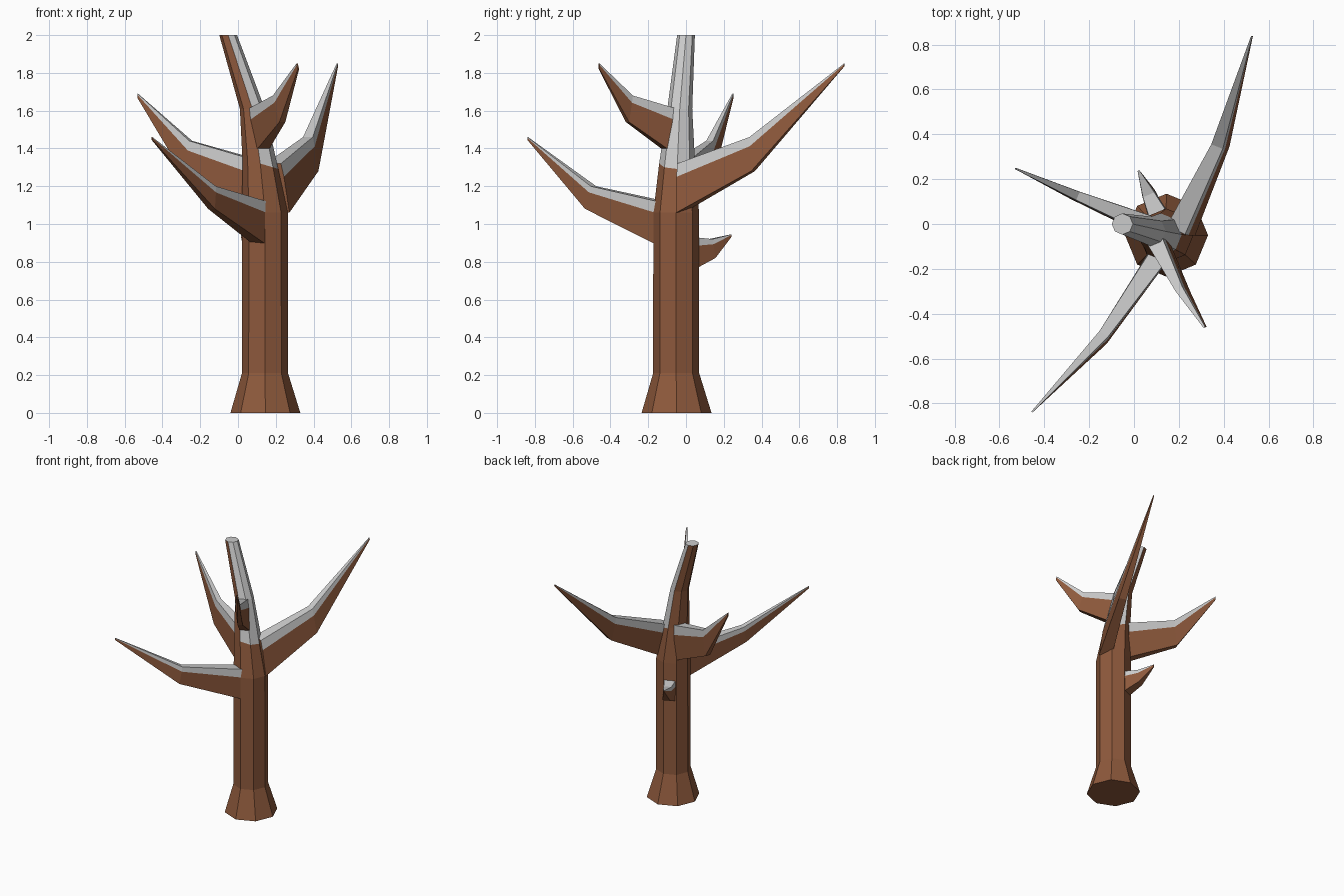
import bpy, bmesh
from math import cos, sin, pi
from mathutils import Vector

if "Cube" in bpy.data.objects:
    bpy.data.objects.remove(bpy.data.objects["Cube"])


def material(name, color):
    m = bpy.data.materials.new(name)
    m.diffuse_color = color
    m.use_nodes = True
    m.node_tree.nodes["Principled BSDF"].inputs["Base Color"].default_value = m.diffuse_color
    return m


BARK = material("bark", (0.27, 0.10, 0.045, 1))
SNOW = material("snow", (0.75, 0.75, 0.75, 1))


def loft(name, rings, is_snow, cap_snow):
    """Skin matching rings of points; is_snow(ring, side) picks the material."""
    bm = bmesh.new()
    vs = [[bm.verts.new(p) for p in ring] for ring in rings]
    n = len(vs[0])
    for i in range(len(vs) - 1):
        for j in range(n):
            k = (j + 1) % n
            f = bm.faces.new((vs[i][j], vs[i][k], vs[i + 1][k], vs[i + 1][j]))
            f.material_index = int(is_snow(i, j))
    bm.faces.new(vs[0][::-1])
    bm.faces.new(vs[-1]).material_index = int(cap_snow)
    bmesh.ops.recalc_face_normals(bm, faces=bm.faces)
    me = bpy.data.meshes.new(name)
    bm.to_mesh(me)
    bm.free()
    me.materials.append(BARK)
    me.materials.append(SNOW)
    ob = bpy.data.objects.new(name, me)
    bpy.context.collection.objects.link(ob)
    return ob


# Trunk: eight-sided rings (x, y, z, radius, tilt), snow on the leaning right side
trunk = [(0.145, -0.05, 0, 0.185, 0),
         (0.143, -0.052, 0.21, 0.122, 0),
         (0.143, -0.052, 1.06, 0.121, 0),
         (0.118, -0.047, 1.32, 0.095, 0.3),
         (0.076, -0.033, 1.61, 0.066, 0),
         (-0.052, 0, 2.0, 0.047, 0)]
rings = []
for x, y, z, r, tilt in trunk:
    ring = []
    for s in range(8):
        a = s * pi / 4
        ring.append((x + r * cos(a), y + r * sin(a), z - tilt * r * cos(a)))
    rings.append(ring)
loft("trunk", rings, lambda i, j: i >= 3 and j in (0, 1, 6, 7), True)


def branch(name, sections):
    """Sections are (top centre, bottom centre, width), from trunk to tip."""
    secs = [(Vector(t), Vector(b), w) for t, b, w in sections]
    out = []
    for i, (t, b, w) in enumerate(secs):
        d = secs[min(i + 1, 2)][0] - secs[max(i - 1, 0)][0]
        d.z = 0
        d.normalize()
        side = Vector((-d.y, d.x, 0)) * w / 2
        if i == 0:  # sink the root into the trunk
            t, b = t - d * 0.03, b - d * 0.03
        m = t.lerp(b, 0.27)
        out.append([t + side, m + side * 1.1, b + side,
                    b - side, m - side * 1.1, t - side])
    loft(name, out, lambda i, j: j in (0, 4, 5), False)


# Branches
branch("front_left_branch", [((0.10, -0.155, 1.12), (0.10, -0.155, 0.89), 0.085),
                             ((-0.135, -0.49, 1.20), (-0.14, -0.52, 1.08), 0.046),
                             ((-0.455, -0.838, 1.46), (-0.455, -0.838, 1.445), 0.006)])
branch("back_right_branch", [((0.20, 0.0, 1.32), (0.245, -0.005, 1.06), 0.09),
                             ((0.37, 0.345, 1.46), (0.40, 0.355, 1.28), 0.055),
                             ((0.525, 0.838, 1.85), (0.527, 0.838, 1.835), 0.006)])
branch("left_branch", [((0.035, 0.01, 1.35), (0.03, 0.0, 1.08), 0.08),
                       ((-0.25, 0.125, 1.44), (-0.275, 0.13, 1.25), 0.04),
                       ((-0.53, 0.248, 1.69), (-0.53, 0.248, 1.665), 0.006)])
branch("upper_front_branch", [((0.10, -0.09, 1.61), (0.135, -0.115, 1.38), 0.075),
                              ((0.20, -0.29, 1.68), (0.235, -0.31, 1.54), 0.036),
                              ((0.313, -0.46, 1.85), (0.32, -0.46, 1.82), 0.008)])
branch("back_twig", [((0.10, 0.055, 0.93), (0.10, 0.055, 0.76), 0.085),
                     ((0.065, 0.13, 0.92), (0.065, 0.145, 0.82), 0.055),
                     ((0.02, 0.238, 0.945), (0.02, 0.238, 0.93), 0.008)])
